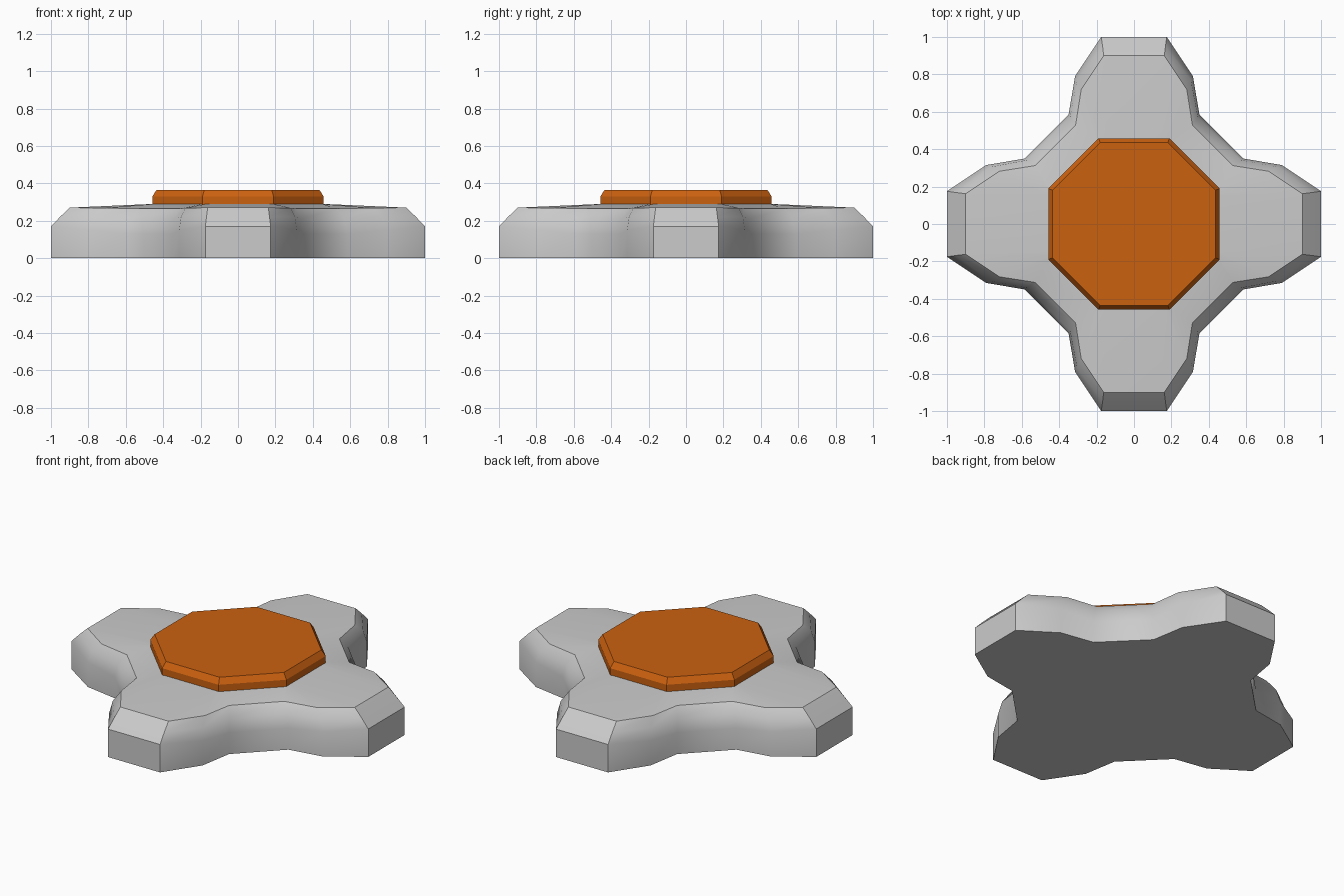
import bpy, bmesh, math
from mathutils import Vector, Matrix

if "Cube" in bpy.data.objects:
    bpy.data.objects.remove(bpy.data.objects["Cube"])


def loft(name, rings, smooth_angle=None):
    """Skin a list of closed rings and cap both ends."""
    bm = bmesh.new()
    vs = [[bm.verts.new(p) for p in r] for r in rings]
    for a, b in zip(vs, vs[1:]):
        n = len(a)
        for i in range(n):
            j = (i + 1) % n
            bm.faces.new((a[i], a[j], b[j], b[i]))
    bm.faces.new(vs[0][::-1])
    bm.faces.new(vs[-1])
    bmesh.ops.remove_doubles(bm, verts=bm.verts, dist=1e-5)
    bmesh.ops.recalc_face_normals(bm, faces=bm.faces)
    me = bpy.data.meshes.new(name)
    bm.to_mesh(me)
    bm.free()
    ob = bpy.data.objects.new(name, me)
    bpy.context.collection.objects.link(ob)
    if smooth_angle:
        bpy.ops.object.select_all(action='DESELECT')
        ob.select_set(True)
        bpy.context.view_layer.objects.active = ob
        bpy.ops.object.shade_smooth_by_angle(angle=math.radians(smooth_angle))
    return ob


def four_arms(half):
    """Mirror half an arm across x, then repeat it around z."""
    arm = [Vector((x, -y, z)) for x, y, z in half] + [Vector(p) for p in reversed(half)]
    return [Matrix.Rotation(k * math.pi / 2, 3, 'Z') @ p for k in range(4) for p in arm]


def octagon(apothem, z):
    r = apothem / math.cos(math.pi / 8)
    return [(r * math.cos(a), r * math.sin(a), z)
            for a in (math.pi / 8 + k * math.pi / 4 for k in range(8))]


# Four-armed base: straight wall, rounded shoulder, gently domed top
wall = [(0.585, 0.35, 0.13), (0.79, 0.315, 0.15), (1.0, 0.175, 0.17)]
shoulder = [(0.57, 0.342, 0.21), (0.77, 0.304, 0.22), (0.95, 0.168, 0.222)]
top = [(0.53, 0.312, 0.265), (0.72, 0.282, 0.268), (0.9, 0.162, 0.27)]
floor = [(x, y, 0) for x, y, z in wall]
k = 0.45 * math.tan(math.pi / 8)
dome = [(0.45, k, 0.29), (0.45, k * 0.9, 0.29), (0.45, k * 0.8, 0.29)]
loft("base", [four_arms(h) for h in (floor, wall, shoulder, top, dome)], 38)

# Octagonal raised plate with chamfered rim
plate = loft("plate", [octagon(0.458, 0.288), octagon(0.458, 0.33), octagon(0.435, 0.365)])
mat = bpy.data.materials.new("orange")
mat.diffuse_color = (0.60, 0.12, 0.005, 1)
mat.use_nodes = True
mat.node_tree.nodes["Principled BSDF"].inputs["Base Color"].default_value = mat.diffuse_color
plate.data.materials.append(mat)
